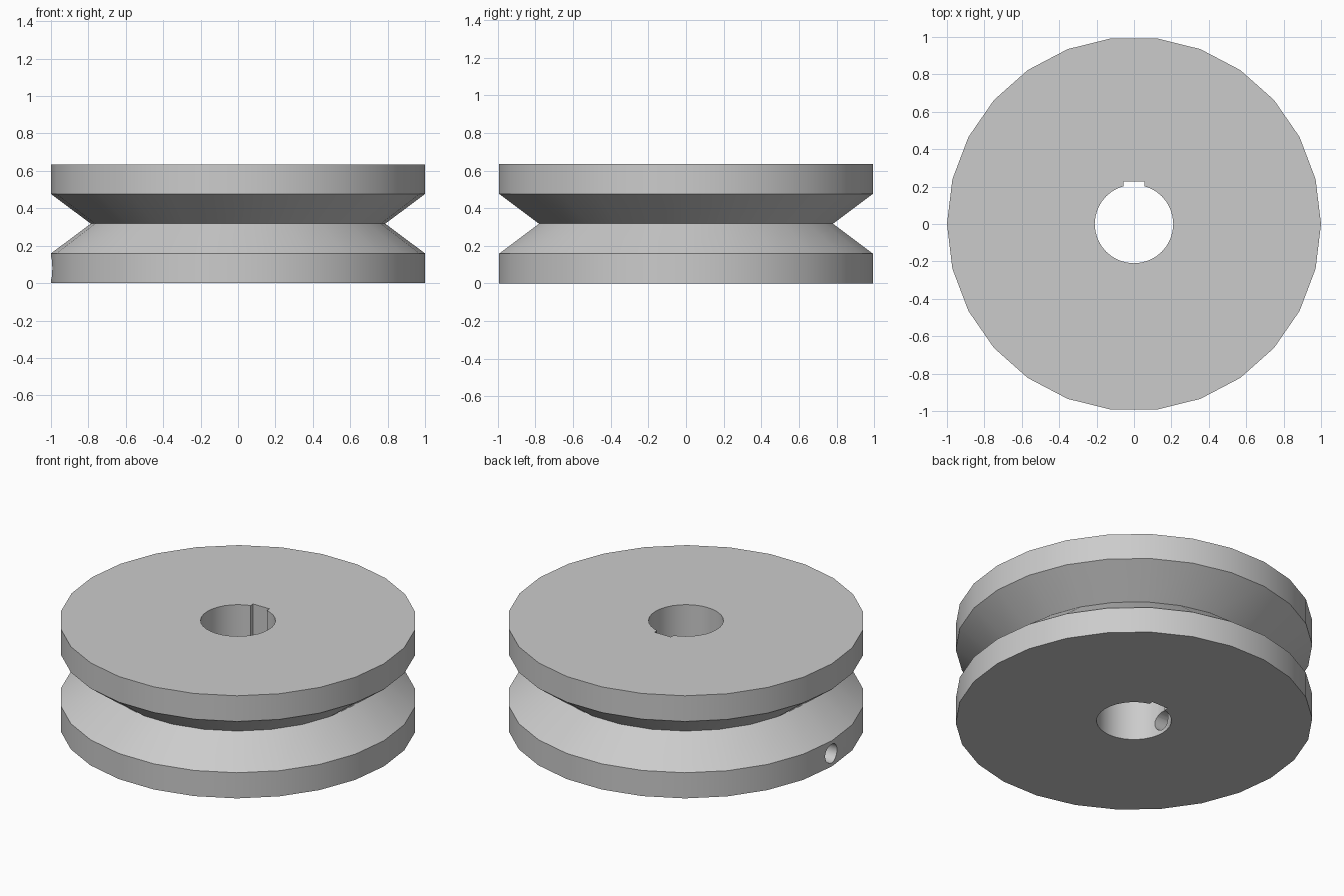
import bpy
import bmesh
from math import pi, cos, sin, radians

cube = bpy.data.objects.get("Cube")
if cube:
    bpy.data.objects.remove(cube, do_unlink=True)

HEIGHT = 0.635
SIDES = 26

steel = bpy.data.materials.new("plain_grey_metal")
steel.use_nodes = True
grey = (0.6, 0.6, 0.6, 1)
steel.diffuse_color = grey
steel.node_tree.nodes["Principled BSDF"].inputs["Base Color"].default_value = grey


def cut(target, cutter):
    """Subtract the cutter from the target, then discard it."""
    cutter.hide_render = True
    mod = target.modifiers.new("cut", 'BOOLEAN')
    mod.operation = 'DIFFERENCE'
    mod.solver = 'EXACT'
    mod.object = cutter
    bpy.ops.object.select_all(action='DESELECT')
    bpy.context.view_layer.objects.active = target
    target.select_set(True)
    bpy.ops.object.modifier_apply(modifier=mod.name)
    bpy.data.objects.remove(cutter, do_unlink=True)


# Grooved wheel: rings of the rim profile joined into a solid
profile = [(1, 0), (1, HEIGHT / 4), (0.787, HEIGHT / 2), (1, HEIGHT * 3 / 4), (1, HEIGHT)]
bm = bmesh.new()
rings = []
for radius, z in profile:
    angles = [2 * pi * i / SIDES for i in range(SIDES)]
    rings.append([bm.verts.new((radius * cos(a), radius * sin(a), z)) for a in angles])
for low, high in zip(rings, rings[1:]):
    for i in range(SIDES):
        j = (i + 1) % SIDES
        bm.faces.new((low[i], low[j], high[j], high[i]))
bm.faces.new(rings[0][::-1])
bm.faces.new(rings[-1])
mesh = bpy.data.meshes.new("grooved_pulley_wheel")
bm.to_mesh(mesh)
bm.free()
mesh.materials.append(steel)
wheel = bpy.data.objects.new("grooved_pulley_wheel", mesh)
bpy.context.collection.objects.link(wheel)

# Central shaft bore
bpy.ops.mesh.primitive_cylinder_add(vertices=32, radius=0.21, depth=1, location=(0, 0, HEIGHT / 2))
bore = bpy.context.object
bore.name = "bore_cutter"
cut(wheel, bore)

# Keyway slot at the back of the bore
bpy.ops.mesh.primitive_cube_add(size=1, location=(0, 0.128, HEIGHT / 2))
slot = bpy.context.object
slot.name = "keyway_cutter"
slot.scale = (0.112, 0.2, 1.1)
cut(wheel, slot)

# Set screw hole through the lower flange into the bore
bpy.ops.mesh.primitive_cylinder_add(vertices=24, radius=0.058, depth=1.1,
                                    location=(-0.6, 0, HEIGHT / 8), rotation=(0, pi / 2, 0))
screw = bpy.context.object
screw.name = "set_screw_cutter"
cut(wheel, screw)

bpy.ops.object.select_all(action='DESELECT')
bpy.context.view_layer.objects.active = wheel
wheel.select_set(True)
bpy.ops.object.shade_smooth_by_angle(angle=radians(30))
